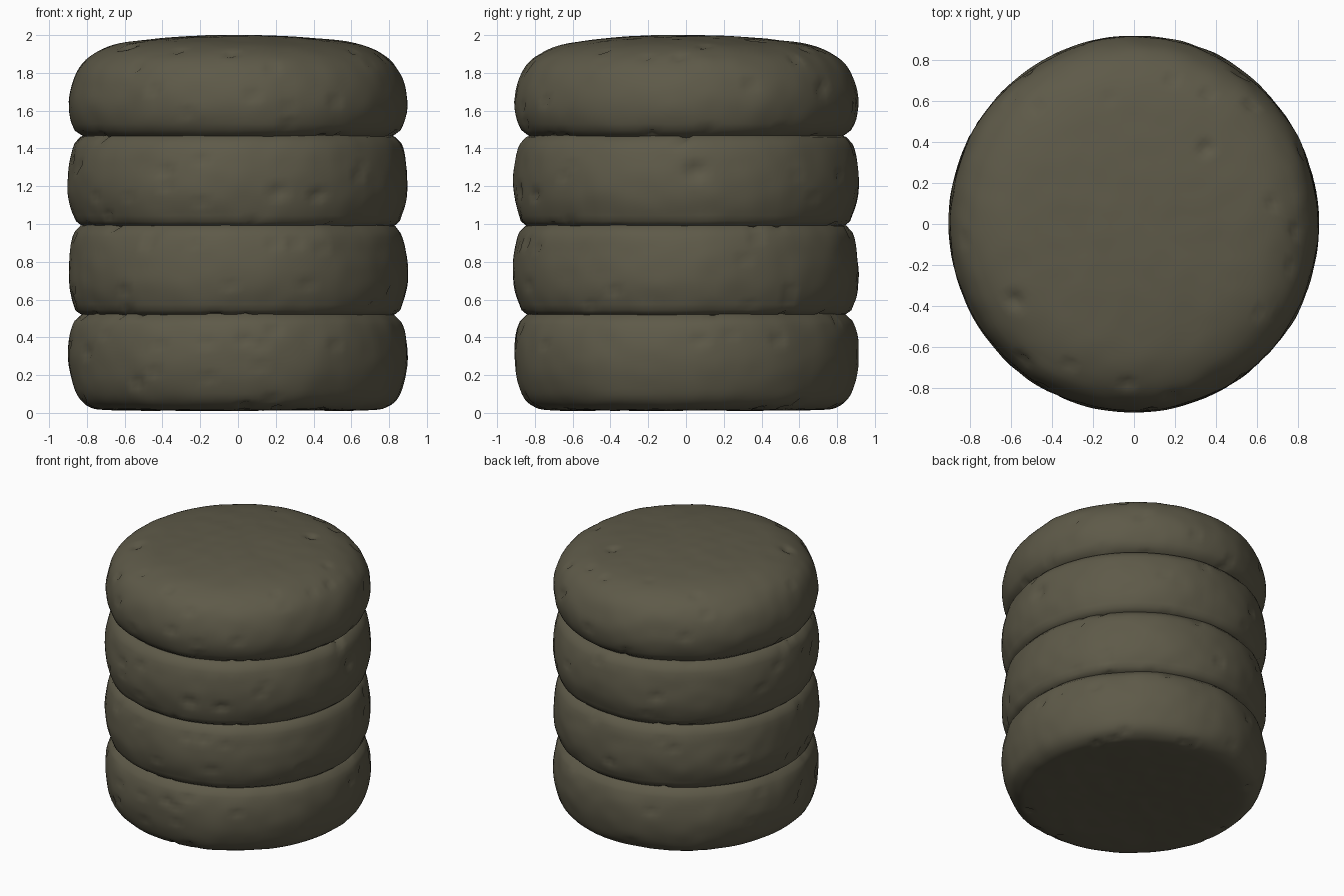
import bpy, bmesh, math, random
from mathutils import Vector, noise

if "Cube" in bpy.data.objects:
    bpy.data.objects.remove(bpy.data.objects["Cube"])

random.seed(7)
SEG = 144

mat = bpy.data.materials.new("dark olive brown")
mat.diffuse_color = (0.112, 0.102, 0.066, 1)
mat.use_nodes = True
mat.node_tree.nodes["Principled BSDF"].inputs["Base Color"].default_value = mat.diffuse_color


def smooth_profile(pts, step=0.025):
    """Catmull-Rom resampling of an (r, z) profile."""
    p = [Vector(q) for q in pts]
    p = [p[0]] + p + [p[-1]]
    out = []
    for a, b, c, d in zip(p, p[1:], p[2:], p[3:]):
        n = max(1, int((c - b).length / step))
        for i in range(n):
            t = i / n
            out.append(0.5 * (2 * b + (c - a) * t + (2 * a - 5 * b + 4 * c - d) * t * t
                              + (3 * b - a - 3 * c + d) * t ** 3))
    return out + [p[-1]]


def make_patty(name, pts, pits, seed):
    """Lathe a rounded disc, then roughen it and press small pits into it."""
    prof = smooth_profile(pts)
    bm = bmesh.new()
    rings = []
    for r, z in prof[1:-1]:
        rings.append([bm.verts.new((r * 0.993 * math.cos(2 * math.pi * i / SEG),
                                    r * 1.01 * math.sin(2 * math.pi * i / SEG), z))
                      for i in range(SEG)])
    low = bm.verts.new((0, 0, prof[0].y))
    high = bm.verts.new((0, 0, prof[-1].y))
    for i in range(SEG):
        j = (i + 1) % SEG
        bm.faces.new((low, rings[0][j], rings[0][i]))
        bm.faces.new((high, rings[-1][i], rings[-1][j]))
        for a, b in zip(rings, rings[1:]):
            bm.faces.new((a[i], a[j], b[j], b[i]))
    bm.normal_update()
    normals = {v: v.normal.copy() for v in bm.verts}
    start = {v: v.co.copy() for v in bm.verts}

    # uneven surface
    off = Vector((seed * 7.3, seed * 3.1, 0))
    for v, n in normals.items():
        q = start[v] + off
        h = 0.009 * noise.noise(q * 3) + 0.005 * noise.noise(q * 9)
        v.co += n * h * (0.5 if abs(n.z) > 0.8 else 1)

    # pits, chosen ones plus random ones around the rim
    rim = [v for v in bm.verts if v.co.xy.length > 0.7]
    holes = [(Vector(c), s) for c, s in pits]
    holes += [(start[random.choice(rim)], random.uniform(0.022, 0.042)) for _ in range(40)]
    for c, s in holes:
        for v, n in normals.items():
            d = (start[v] - c).length
            if d < s:
                v.co -= n * 0.5 * s * (1 - d / s)

    mesh = bpy.data.meshes.new(name)
    bm.to_mesh(mesh)
    bm.free()
    mesh.materials.append(mat)
    for f in mesh.polygons:
        f.use_smooth = True
    bpy.context.collection.objects.link(bpy.data.objects.new(name, mesh))


def side(x, z, r=0.9):
    """Point on the front of the stack."""
    return (x, -math.sqrt(r * r - x * x), z)


# bottom disc
make_patty("bottom_disc",
           [(0, 0.02), (0.4, 0.015), (0.7, 0.015), (0.79, 0.028), (0.85, 0.075), (0.885, 0.16),
            (0.905, 0.28), (0.895, 0.41), (0.87, 0.485), (0.835, 0.52), (0.7, 0.54), (0, 0.54)],
           [(side(-0.17, 0.37), 0.04), (side(-0.8, 0.32), 0.045)], 1)


# two middle discs
def middle(name, z0, pits, seed):
    make_patty(name,
               [(0, z0 - 0.02), (0.7, z0 - 0.015), (0.84, z0), (0.875, z0 + 0.05), (0.902, z0 + 0.15),
                (0.905, z0 + 0.26), (0.89, z0 + 0.37), (0.87, z0 + 0.43), (0.84, z0 + 0.465),
                (0.7, z0 + 0.48), (0, z0 + 0.48)], pits, seed)


middle("lower_middle_disc", 0.525,
       [(side(-0.46, 0.95), 0.045), (side(-0.22, 0.9), 0.035), (side(0.36, 0.68), 0.04)], 2)
middle("upper_middle_disc", 0.995,
       [(side(-0.38, 1.28), 0.05), (side(0.21, 1.17), 0.055), (side(0.43, 1.16), 0.04),
        ((0.9, 0.05, 1.28), 0.07)], 3)

# domed top disc
make_patty("top_disc",
           [(0, 1.45), (0.7, 1.45), (0.835, 1.475), (0.88, 1.53), (0.902, 1.62), (0.895, 1.71),
            (0.865, 1.80), (0.81, 1.87), (0.72, 1.925), (0.6, 1.96), (0.4, 1.985), (0.2, 1.997), (0, 2.0)],
           [((-0.48, 0.57, 1.92), 0.04), ((-0.58, -0.37, 1.93), 0.055), ((0.35, 0.37, 1.975), 0.05),
            ((-0.12, 0.61, 1.95), 0.03), ((0.67, 0.1, 1.94), 0.035)], 4)
